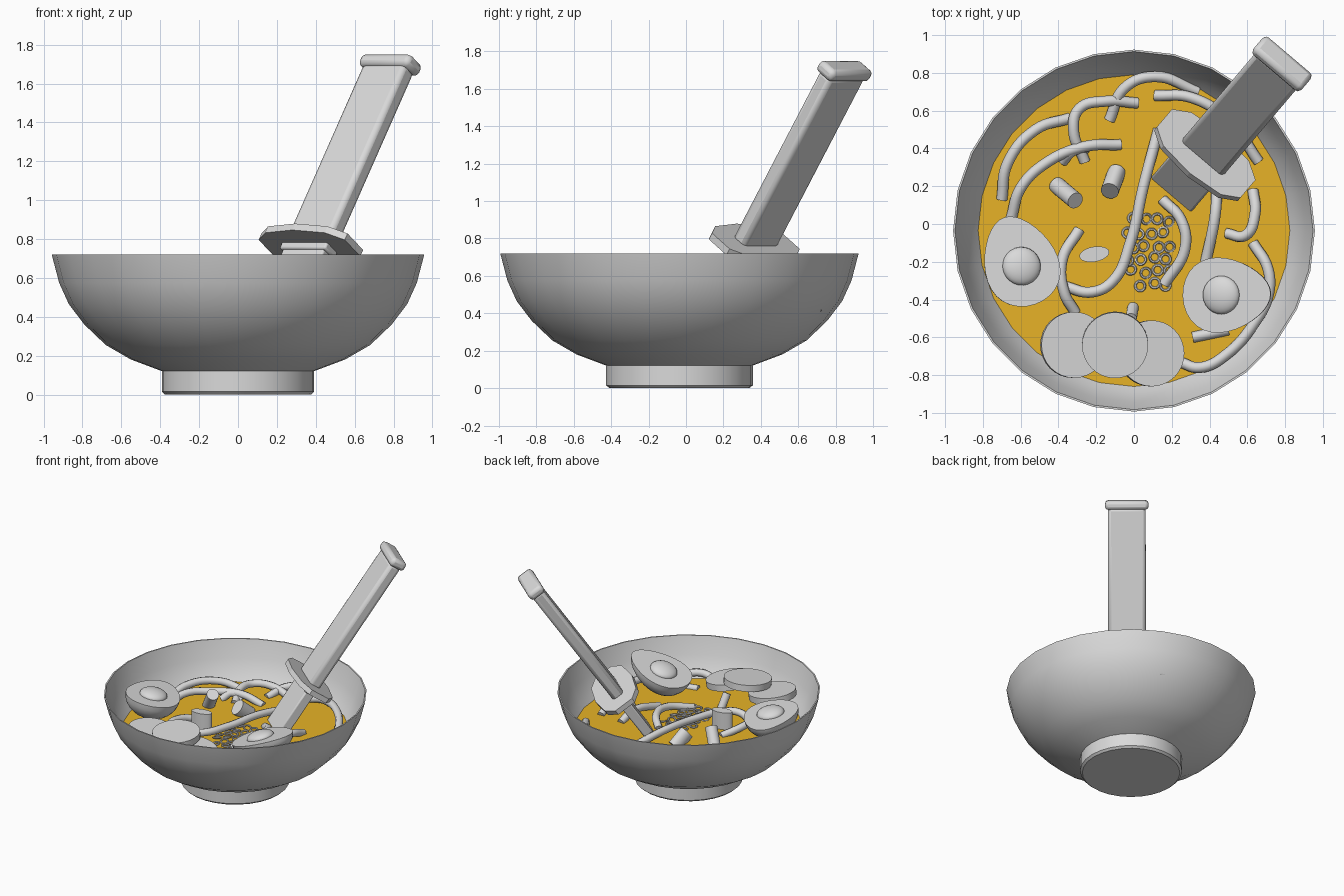
import bpy, bmesh, math, random
from mathutils import Matrix, Vector

cube = bpy.data.objects.get("Cube")
if cube:
    bpy.data.objects.remove(cube, do_unlink=True)
random.seed(4)


def material(name, rgb):
    m = bpy.data.materials.new(name)
    m.use_nodes = True
    m.diffuse_color = (*rgb, 1)
    m.node_tree.nodes["Principled BSDF"].inputs["Base Color"].default_value = (*rgb, 1)
    return m


GREY = material("light grey", (0.7, 0.7, 0.7))
GOLD = material("golden broth", (0.8, 0.45, 0.02))
CENTRE = Vector((0, -0.035, 0))
SIDES = 28


def add(name, bm, matrix=Matrix(), mat=GREY, smooth=True, bevel=0):
    bmesh.ops.recalc_face_normals(bm, faces=bm.faces)
    mesh = bpy.data.meshes.new(name)
    bm.to_mesh(mesh)
    bm.free()
    mesh.materials.append(mat)
    ob = bpy.data.objects.new(name, mesh)
    bpy.context.collection.objects.link(ob)
    ob.matrix_world = matrix
    if bevel:
        mod = ob.modifiers.new("rounded edges", 'BEVEL')
        mod.width, mod.segments = bevel, 2
    if smooth:
        bpy.ops.object.select_all(action='DESELECT')
        ob.select_set(True)
        bpy.context.view_layer.objects.active = ob
        bpy.ops.object.shade_smooth_by_angle(angle=math.radians(35))
    return ob


def lathe(name, profile, matrix):
    bm = bmesh.new()
    vs = [bm.verts.new((r, 0, z)) for r, z in profile]
    es = [bm.edges.new(p) for p in zip(vs, vs[1:])]
    bmesh.ops.spin(bm, geom=vs + es, cent=(0, 0, 0), axis=(0, 0, 1),
                   angle=math.tau, steps=SIDES, use_merge=True)
    bmesh.ops.remove_doubles(bm, verts=bm.verts, dist=1e-4)
    return add(name, bm, matrix)


def box(name, size, z, matrix, bevel):
    bm = bmesh.new()
    bmesh.ops.create_cube(bm, size=1)
    bmesh.ops.transform(bm, verts=bm.verts,
                        matrix=Matrix.Translation((0, 0, z)) @ Matrix.Diagonal((*size, 1)))
    return add(name, bm, matrix, bevel=bevel)


def cylinder(name, r, depth, matrix, segments=24):
    bm = bmesh.new()
    bmesh.ops.create_cone(bm, cap_ends=True, segments=segments,
                          radius1=r, radius2=r, depth=depth)
    return add(name, bm, matrix)


def pose(loc, heading=0, pitch=0, roll=0, scale=(1, 1, 1)):
    rad = math.radians
    return (Matrix.Translation(loc) @ Matrix.Rotation(rad(heading), 4, 'Z')
            @ Matrix.Rotation(rad(-pitch), 4, 'Y') @ Matrix.Rotation(rad(roll), 4, 'X')
            @ Matrix.Diagonal((*scale, 1)))


# Bowl: thin curved wall on a round foot
wall = [(0.39, 0.12), (0.55, 0.18), (0.68, 0.255), (0.79, 0.36),
        (0.87, 0.465), (0.92, 0.575), (0.958, 0.72)]
inner = [(r - 0.012, z + 0.008) for r, z in reversed(wall[:-1])]
lathe("bowl", wall + [(0.948, 0.72)] + inner + [(0, 0.128)], Matrix.Translation(CENTRE))
lathe("bowl_foot", [(0, 0), (0.375, 0), (0.392, 0.015), (0.392, 0.125)],
      Matrix.Translation(CENTRE))

# Broth surface
bm = bmesh.new()
bmesh.ops.create_circle(bm, cap_ends=True, segments=SIDES, radius=0.834)
add("broth", bm, Matrix.Translation(CENTRE + Vector((0, 0, 0.43))), GOLD, smooth=False)

# Sword standing in the bowl: local x is its width, local z its length
axis = Vector((0.415, 0.49, 0.94)).normalized()
width = Vector((axis.y, -axis.x, 0)).normalized()
depth = axis.cross(width)
sword = Matrix((width, depth, axis)).transposed().to_4x4()
sword.translation = (0.375, 0.365, 0.77)
box("sword_blade", (0.28, 0.075, 0.5), -0.25, sword, 0.01)
box("sword_collar", (0.31, 0.1, 0.05), -0.03, sword, 0.01)
box("sword_grip", (0.29, 0.095, 1.1), 0.55, sword, 0.025)
box("sword_pommel", (0.335, 0.125, 0.07), 1.12, sword, 0.025)

# Sword guard: ten-sided plate
quarter = [(0.29, 0.075), (0.2, 0.14)]
outline = quarter + [(0, 0.165)] + [(-x, y) for x, y in reversed(quarter)]
outline += [(-x, -y) for x, y in outline]
bm = bmesh.new()
face = bm.faces.new([bm.verts.new((x, y, -0.02)) for x, y in outline])
ext = bmesh.ops.extrude_face_region(bm, geom=[face])
bmesh.ops.translate(bm, vec=(0, 0, 0.04),
                    verts=[v for v in ext["geom"] if isinstance(v, bmesh.types.BMVert)])
add("sword_guard", bm, sword, smooth=False)


# Halved eggs with domed yolks; local x points to the narrow end
def egg(name, matrix):
    bm = bmesh.new()
    bmesh.ops.create_uvsphere(bm, u_segments=32, v_segments=16, radius=1)
    for v in bm.verts:
        taper = 1 - 0.22 * v.co.x
        v.co = (v.co.x * 0.245, v.co.y * 0.195 * taper, v.co.z * 0.16 * taper)
    cut = bmesh.ops.bisect_plane(bm, geom=bm.verts[:] + bm.edges[:] + bm.faces[:],
                                 plane_co=(0, 0, 0), plane_no=(0, 0, 1), clear_outer=True)
    rim = [e for e in bm.edges if e.is_boundary]
    bmesh.ops.contextual_create(bm, geom=rim)
    add(name + "_white", bm, matrix)
    bm = bmesh.new()
    bmesh.ops.create_uvsphere(bm, u_segments=24, v_segments=12, radius=0.102)
    add(name + "_yolk", bm, matrix @ pose((-0.03, 0, 0), scale=(1, 1, 0.45)))


egg("right_egg", pose((-0.605, -0.195, 0.62), 110, -3, 9))
egg("left_egg", pose((0.49, -0.375, 0.635), 2, 18))

# Overlapping round slices
for name, loc, heading, pitch in (("right_slice", (-0.32, -0.64, 0.55), 180, 8),
                                  ("middle_slice", (-0.1, -0.64, 0.595), 90, 5),
                                  ("left_slice", (0.09, -0.685, 0.53), 0, -10)):
    cylinder(name, 0.175, 0.05, pose(loc, heading, pitch), 32)

# Chopped stalk pieces
cylinder("stalk_back_right", 0.045, 0.2, pose((-0.36, 0.165, 0.49), 140, 0, 0)
         @ Matrix.Rotation(math.radians(-40), 4, 'Y'))
cylinder("stalk_back", 0.06, 0.14, pose((-0.11, 0.225, 0.45), 70, 50, 0, (1, 0.8, 1)))
cylinder("stalk_middle", 0.08, 0.15, pose((-0.21, -0.16, 0.49), 10, 0, 0, (1, 0.5, 1)))
cylinder("stalk_front", 0.03, 0.12, pose((-0.01, -0.47, 0.47), 80, 30))

# Noodles: round tubes whose ends dip into the broth
noodles = [
    [(-.70, .13), (-.67, .32), (-.52, .50), (-.34, .56)],
    [(-.65, .03), (-.60, .19), (-.47, .32), (-.26, .41), (-.07, .42)],
    [(-.26, .33), (-.32, .50), (-.29, .61), (-.15, .65), (.02, .64)],
    [(-.13, .55), (-.05, .72), (.11, .78), (.34, .70)],
    [(.11, .68), (.30, .67), (.50, .55), (.66, .33)],
    [(.13, .50), (.05, .20), (-.02, -.10), (-.11, -.30), (-.22, -.36), (-.37, -.33)],
    [(-.29, -.03), (-.38, -.19), (-.37, -.36), (-.31, -.47)],
    [(.15, .13), (.25, .02), (.27, -.13), (.16, -.32)],
    [(.44, .20), (.43, .05), (.38, -.20)],
    [(.63, .18), (.64, .05), (.59, -.06), (.49, -.05)],
    [(.63, -.10), (.71, -.24), (.71, -.38), (.64, -.52), (.49, -.69), (.35, -.76), (.24, -.73)],
    [(.31, -.60), (.50, -.56)],
    [(-.38, .33), (-.32, .39), (-.25, .40)],
]
for i, path in enumerate(noodles):
    curve = bpy.data.curves.new("noodle", 'CURVE')
    curve.dimensions = '3D'
    curve.bevel_depth, curve.bevel_resolution = 0.029, 2
    curve.resolution_u, curve.use_fill_caps = 8, True
    spline = curve.splines.new('BEZIER')
    spline.bezier_points.add(len(path) - 1)
    for k, (p, (x, y)) in enumerate(zip(spline.bezier_points, path)):
        p.co = (x, y, 0.43 if k in (0, len(path) - 1) else 0.475)
        p.handle_left_type = p.handle_right_type = 'AUTO'
    curve.materials.append(GREY)
    ob = bpy.data.objects.new(f"noodle_{i + 1}", curve)
    bpy.context.collection.objects.link(ob)


# Scattered small onion rings
def ring(name, matrix, major=0.026, minor=0.007):
    bm = bmesh.new()
    vs = [bm.verts.new((major + minor * math.cos(a), 0, minor * math.sin(a)))
          for a in (math.tau * k / 6 for k in range(6))]
    es = [bm.edges.new((vs[k], vs[k - 1])) for k in range(6)]
    bmesh.ops.spin(bm, geom=vs + es, cent=(0, 0, 0), axis=(0, 0, 1),
                   angle=math.tau, steps=16, use_merge=True)
    add(name, bm, matrix)


for row in range(6):
    for col in range(4):
        x = -0.03 + 0.065 * col + 0.02 * (row % 2) + random.uniform(-0.012, 0.012)
        y = -0.32 + 0.068 * row + random.uniform(-0.012, 0.012)
        if (x - 0.08) ** 2 + (y + 0.15) ** 2 < 0.04:
            ring(f"onion_ring_{row}_{col}", pose((x, y, 0.437), random.uniform(0, 360),
                                                 random.uniform(0, 25)))
